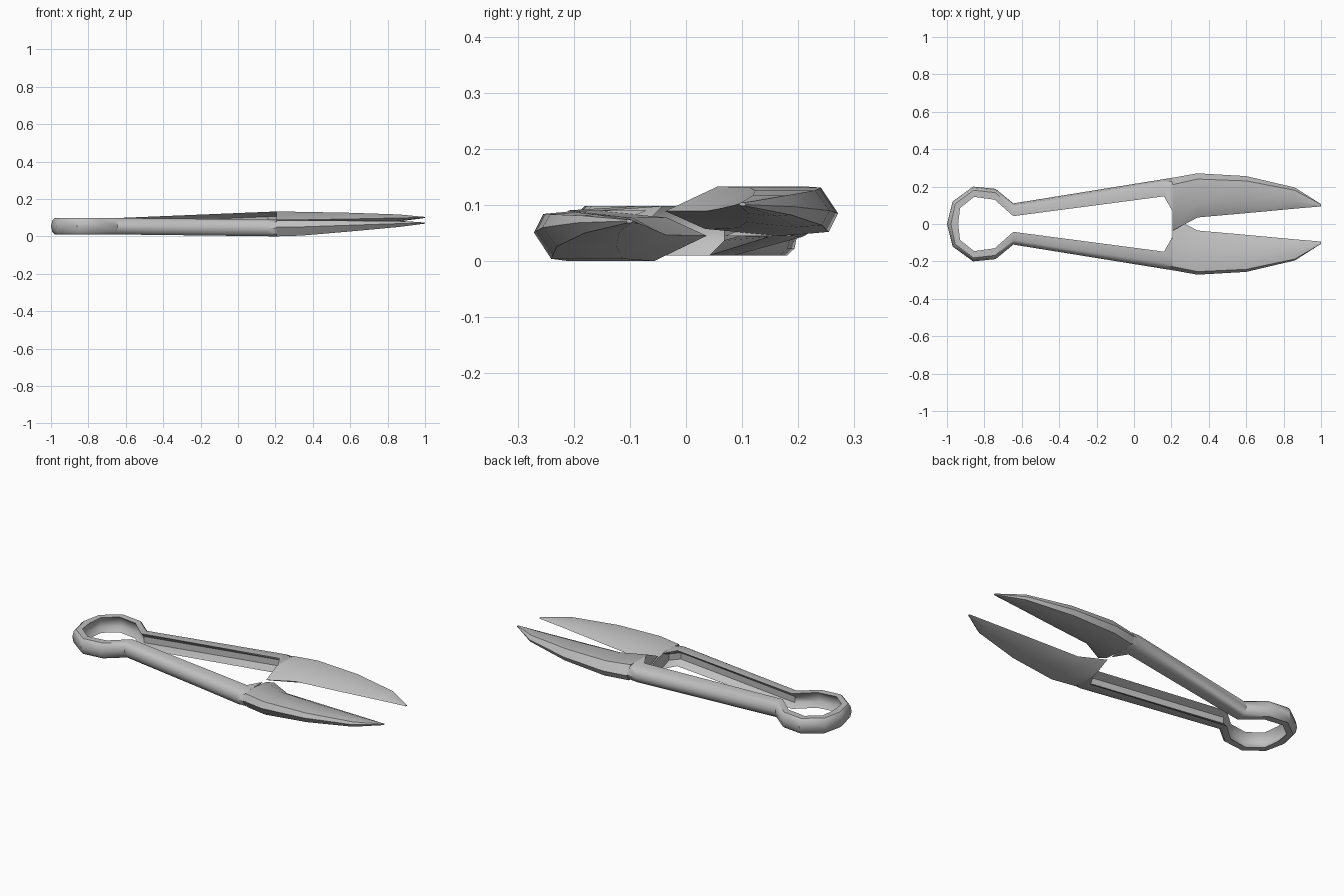
import bpy, bmesh
from mathutils import Vector

cube = bpy.data.objects.get("Cube")
if cube:
    bpy.data.objects.remove(cube)

steel = bpy.data.materials.new("grey_steel")
steel.use_nodes = True
steel.diffuse_color = (0.52, 0.52, 0.52, 1)
steel.node_tree.nodes["Principled BSDF"].inputs["Base Color"].default_value = (0.52, 0.52, 0.52, 1)

# Cross-sections: (fraction from outer to inner edge, fraction of height)
CHANNEL = [(0, .5), (.12, .86), (.35, 1), (1, 1), (.62, .7),
           (.62, .3), (1, 0), (.35, 0), (.12, .14)]
LENS = [(0, .55), (.07, .94), (.3, 1), (.75, .86), (1, .5), (.67, 0), (.13, 0)]


def loft(name, stations, section):
    """Skin a section along stations of (outer xy, inner xy, bottom, top)."""
    bm = bmesh.new()
    rings = []
    for outer, inner, low, high in stations:
        a, b = Vector(outer), Vector(inner)
        rings.append([bm.verts.new((*a.lerp(b, t), low + (high - low) * h))
                      for t, h in section])
    n = len(section)
    for r, s in zip(rings, rings[1:]):
        for i in range(n):
            j = (i + 1) % n
            bm.faces.new((r[i], r[j], s[j], s[i]))
    bm.faces.new(rings[0])
    bm.faces.new(rings[-1])
    bmesh.ops.recalc_face_normals(bm, faces=bm.faces)
    mesh = bpy.data.meshes.new(name)
    bm.to_mesh(mesh)
    bm.free()
    mesh.materials.append(steel)
    obj = bpy.data.objects.new(name, mesh)
    bpy.context.collection.objects.link(obj)
    bpy.ops.object.select_all(action='DESELECT')
    obj.select_set(True)
    bpy.context.view_layer.objects.active = obj
    bpy.ops.object.shade_smooth_by_angle(angle=0.7)
    return obj


def flip(p, side):
    return (p[0], p[1] * side)


# Spring bow and grips: plan of one half, outer and inner edge
PLAN = [((-1, 0), (-.94, 0)),
        ((-.97, .12), (-.93, .085)),
        ((-.86, .2), (-.855, .145)),
        ((-.74, .188), (-.745, .13)),
        ((-.645, .11), (-.645, .042)),
        ((.16, .24), (.16, .148)),
        ((.205, .247), (.205, .07))]


def half_handle(side, end_low, end_high):
    out = []
    for outer, inner in PLAN:
        f = max(0, (outer[0] + .645) / .85)
        out.append((flip(outer, side), flip(inner, side),
                    .01 + (end_low - .01) * f, .098 + (end_high - .098) * f))
    return out


upper = half_handle(1, .045, .133)
lower = half_handle(-1, 0, .09)
loft("spring_handle", lower[:0:-1] + upper, CHANNEL)

# Blades: x, outer y, inner y, then bottom and top heights of each blade
BLADE = [(.205, .247, -.037, (.045, .133), (0, .09)),
         (.34, .271, .035, (.047, .131), (.004, .089)),
         (.6, .256, .058, (.06, .126), (.026, .087)),
         (.86, .195, .082, (.08, .117), (.05, .083)),
         (1, .106, .094, (.098, .104), (.068, .074))]

for name, side, k in (("back_blade", 1, 3), ("front_blade", -1, 4)):
    section = LENS if side < 0 else [(t, 1 - h) for t, h in LENS]
    loft(name, [(flip((s[0], s[1]), side), flip((s[0], s[2]), side), *s[k])
                for s in BLADE], section)
